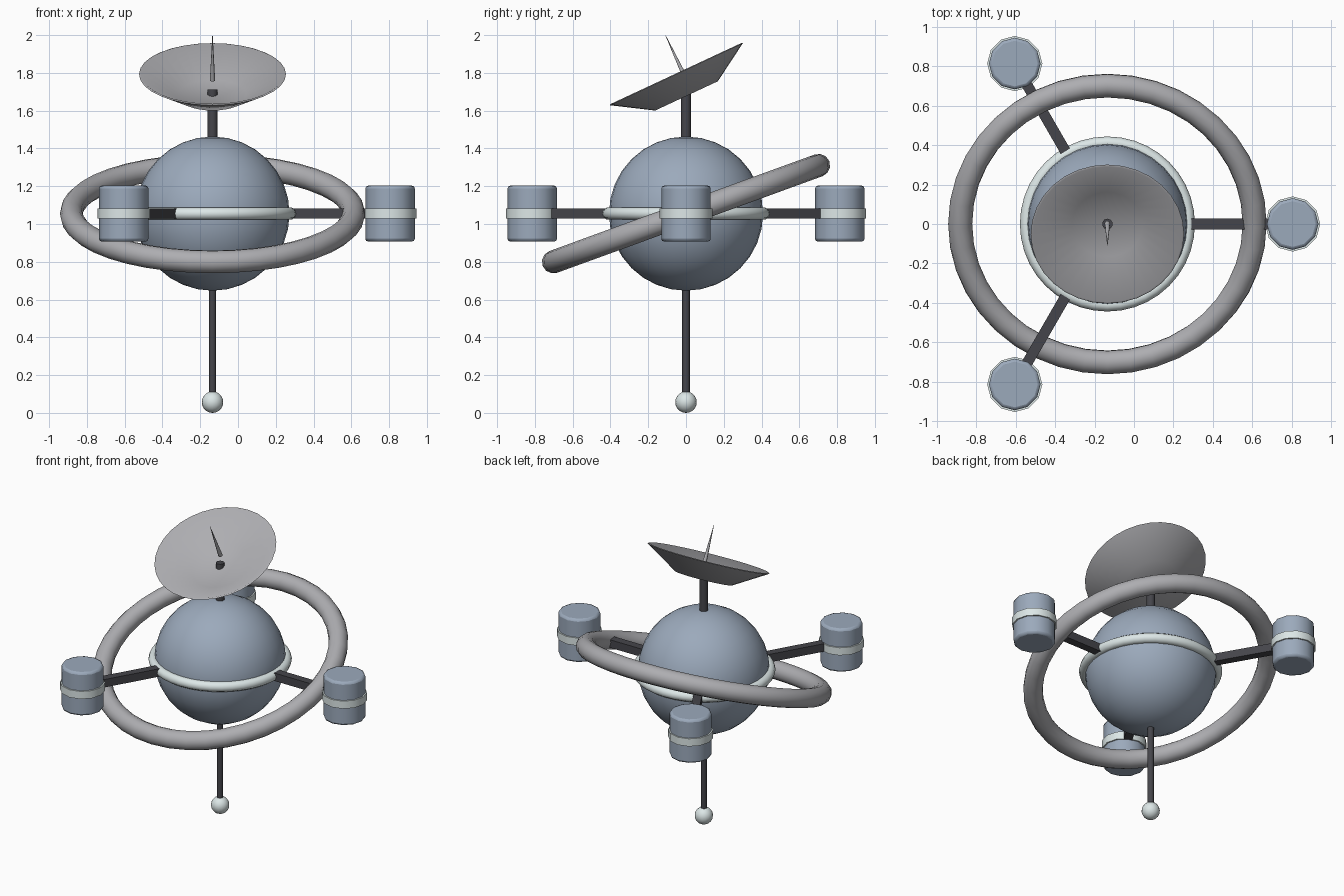
import bpy, bmesh
from math import sin, cos, pi, radians
from mathutils import Matrix, Vector

if "Cube" in bpy.data.objects:
    bpy.data.objects.remove(bpy.data.objects["Cube"])

CX, CZ = -0.135, 1.055   # hub axis and hub height


def material(name, rgb):
    m = bpy.data.materials.new(name)
    m.diffuse_color = (*rgb, 1)
    m.use_nodes = True
    m.node_tree.nodes["Principled BSDF"].inputs["Base Color"].default_value = m.diffuse_color
    return m


BLUE = material("blue_grey", (0.33, 0.40, 0.50))
PALE = material("pale", (0.72, 0.80, 0.80))
DARK = material("dark", (0.06, 0.06, 0.07))
GREY = material("light_grey", (0.42, 0.42, 0.44))


def finish(name, mat, angle=35):
    ob = bpy.context.object
    ob.name = name
    if mat:
        ob.data.materials.append(mat)
    bpy.ops.object.shade_smooth_by_angle(angle=radians(angle))
    return ob


def ball(name, z, r, seg, rings, mat):
    bpy.ops.mesh.primitive_uv_sphere_add(segments=seg, ring_count=rings, radius=r, location=(CX, 0, z))
    return finish(name, mat)


def tube(name, x, y, z0, z1, r, sides, mat, angle=35):
    bpy.ops.mesh.primitive_cylinder_add(vertices=sides, radius=r, depth=z1 - z0,
                                        location=(x, y, (z0 + z1) / 2))
    return finish(name, mat, angle)


def ring(name, R, r, seg, minor, tilt, mat):
    bpy.ops.mesh.primitive_torus_add(major_radius=R, minor_radius=r, major_segments=seg,
                                     minor_segments=minor, location=(CX, 0, CZ), rotation=(tilt, 0, 0))
    return finish(name, mat, 60)


def lathe(name, profile, seg, matrix, mat):
    """Revolve (radius, height) points about z into a closed surface."""
    bm = bmesh.new()
    vs = [bm.verts.new((r, 0, z)) for r, z in profile]
    es = [bm.edges.new(p) for p in zip(vs, vs[1:])]
    bmesh.ops.spin(bm, geom=vs + es, cent=(0, 0, 0), axis=(0, 0, 1), angle=2 * pi, steps=seg)
    bmesh.ops.remove_doubles(bm, verts=bm.verts, dist=1e-4)
    bmesh.ops.recalc_face_normals(bm, faces=bm.faces)
    me = bpy.data.meshes.new(name)
    bm.to_mesh(me)
    bm.free()
    ob = bpy.data.objects.new(name, me)
    ob.matrix_world = matrix
    bpy.context.collection.objects.link(ob)
    bpy.ops.object.select_all(action='DESELECT')
    ob.select_set(True)
    bpy.context.view_layer.objects.active = ob
    return finish(name, mat, 60)


# Hub sphere, equator band and tilted outer ring
ball("hub_sphere", CZ, 0.408, 32, 16, BLUE)
ring("equator_band", 0.411, 0.033, 40, 10, 0, PALE)
ring("tilted_ring", 0.747, 0.061, 40, 12, radians(20), GREY)

# Three arms, each carrying a banded pod
for i in range(3):
    a = i * 2 * pi / 3
    bpy.ops.mesh.primitive_cube_add(size=1, location=(CX + 0.61 * cos(a), 0.61 * sin(a), CZ),
                                    rotation=(0, 0, a))
    bpy.context.object.scale = (0.48, 0.054, 0.054)
    finish(f"arm_{i + 1}", DARK)
    x, y = CX + 0.94 * cos(a), 0.94 * sin(a)
    pod = tube(f"pod_{i + 1}", x, y, CZ - 0.148, CZ + 0.148, 0.131, 12, BLUE)
    bev = pod.modifiers.new("rounded_rims", 'BEVEL')
    bev.width, bev.segments, bev.limit_method = 0.015, 2, 'ANGLE'
    bev.angle_limit = radians(40)
    tube(f"pod_band_{i + 1}", x, y, CZ - 0.026, CZ + 0.026, 0.14, 12, PALE)

# Lower probe and upper mast
tube("lower_mast", CX, 0, 0.08, 0.70, 0.020, 10, DARK, 50)
ball("probe_tip", 0.057, 0.057, 16, 10, PALE)
tube("dish_mast", CX, 0, 1.40, 1.712, 0.027, 10, DARK, 50)

# Tilted dish (thin shell) and its feed spike
tilt = Matrix.Rotation(radians(25), 4, 'X')
lathe("dish", [(0, 0), (0.183, 0), (0.389, 0.127), (0.379, 0.131), (0.180, 0.010), (0, 0.010)],
      32, Matrix.Translation((CX, 0.0025, 1.678)) @ tilt, GREY)
lathe("feed_spike", [(0, 0), (0.014, 0), (0.001, 0.265), (0, 0.265)],
      10, Matrix.Translation((CX, 0.003, 1.76)) @ tilt, GREY)
